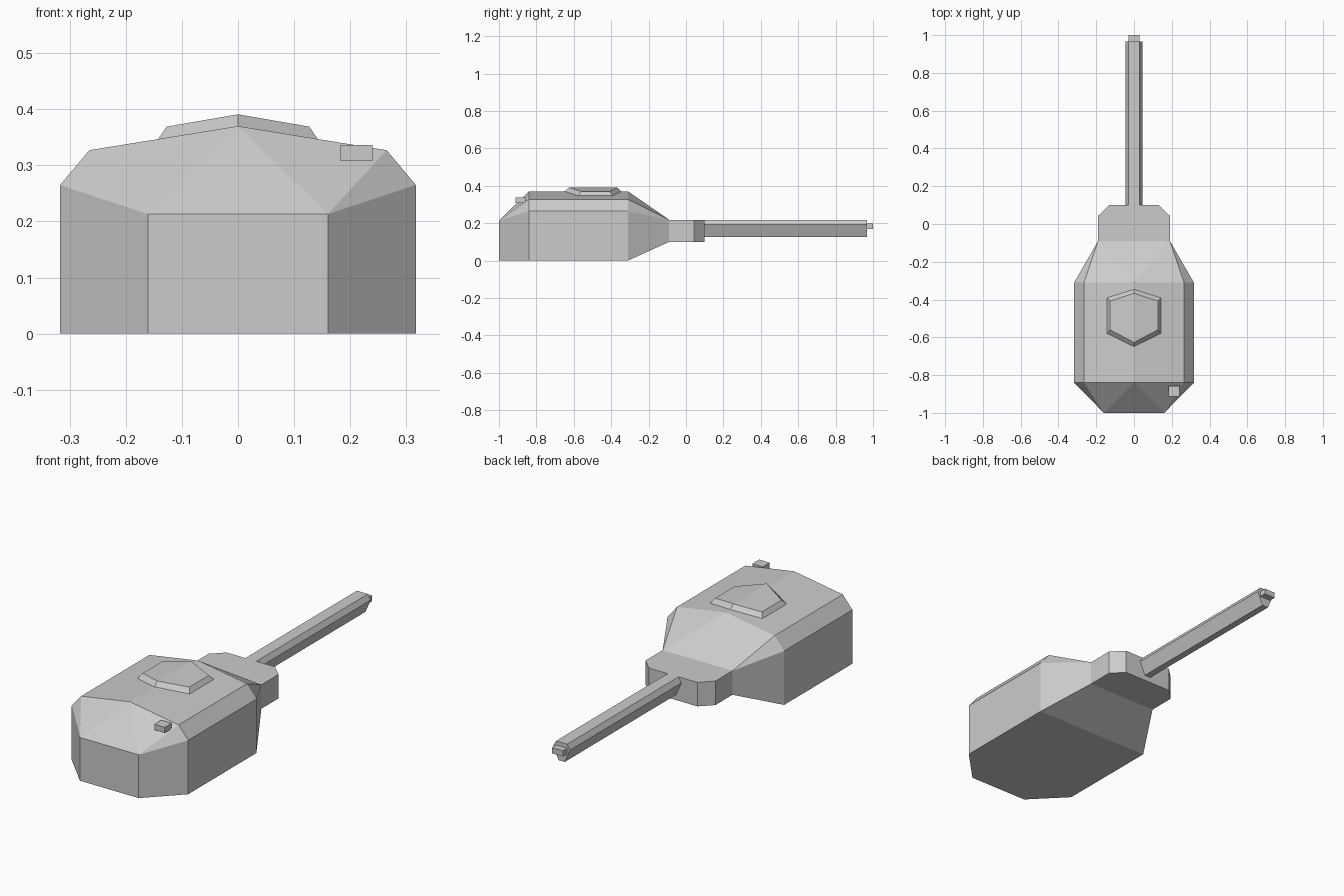
import bpy, bmesh

if "Cube" in bpy.data.objects:
    bpy.data.objects.remove(bpy.data.objects["Cube"])


def make(name, verts, faces):
    bm = bmesh.new()
    vs = [bm.verts.new(v) for v in verts]
    for f in faces:
        bm.faces.new([vs[i] for i in f])
    bmesh.ops.recalc_face_normals(bm, faces=bm.faces)
    me = bpy.data.meshes.new(name)
    bm.to_mesh(me)
    bm.free()
    ob = bpy.data.objects.new(name, me)
    bpy.context.collection.objects.link(ob)
    return ob


def prism(name, ring_a, ring_b):
    n = len(ring_a)
    sides = [(i, (i + 1) % n, (i + 1) % n + n, i + n) for i in range(n)]
    return make(name, ring_a + ring_b, sides + [range(n), range(n, 2 * n)])


def box(name, x0, x1, y0, y1, z0, z1):
    ring = [(x0, z0), (x1, z0), (x1, z1), (x0, z1)]
    return prism(name, [(x, y0, z) for x, z in ring], [(x, y1, z) for x, z in ring])


def mirrored(half):
    # right-hand profile points followed by their mirror images
    return half + [(-x, z) for x, z in reversed(half) if x > 0]


# Turret body: two seven-sided sections with four-sided ends
section = mirrored([(.317, 0), (.317, .265), (.265, .327), (0, .37)])
verts = [(x, y, z) for y in (-.84, -.31) for x, z in section]
faces = [(i, (i + 1) % 7, (i + 1) % 7 + 7, i + 7) for i in range(7)]
for y, w, low, high, s in ((-1, .16, 0, .213, 0), (-.09, .19, .1, .218, 7)):
    e = len(verts)
    verts += [(x, y, z) for x, z in mirrored([(w, low), (w, high)])]
    faces += [(e, e + 1, e + 2, e + 3),
              (s, s + 1, e + 1, e), (s + 1, s + 2, e + 1), (s + 2, s + 3, e + 1),
              (s + 3, e + 2, e + 1), (s + 3, s + 4, e + 2), (s + 4, s + 5, e + 2),
              (s + 5, s + 6, e + 3, e + 2), (s + 6, s, e, e + 3)]
make("turret_body", verts, faces)

# Gun mount with chamfered leading corners
plan = mirrored([(.19, -.09), (.19, .043), (.132, .1)])
prism("gun_mount", [(x, y, .1) for x, y in plan], [(x, y, .218) for x, y in plan])

# Six-sided barrel and muzzle block
barrel = mirrored([(.017, .127), (.045, .192), (.03, .218)])
prism("barrel", [(x, .09, z) for x, z in barrel], [(x, .967, z) for x, z in barrel])
box("muzzle_block", -.03, .03, .96, 1, .17, .198)


# Roof hatch: follows the sloping roof, split along the ridge
def hatch_ring(w, y0, y1, y2, y3, z, drop):
    return [(0, y0, z), (w, y1, z - drop), (w, y2, z - drop),
            (0, y3, z), (-w, y2, z - drop), (-w, y1, z - drop)]


rings = (hatch_ring(.143, -.65, -.58, -.39, -.345, .369, .023)
         + hatch_ring(.127, -.627, -.56, -.408, -.367, .391, .022))
faces = [(i, (i + 1) % 6, (i + 1) % 6 + 6, i + 6) for i in range(6)]
for o in (0, 6):
    faces += [(o, o + 1, o + 2, o + 3), (o, o + 3, o + 4, o + 5)]
make("roof_hatch", rings, faces)

# Small sight box on the sloping front roof
box("sight_box", .183, .24, -.912, -.858, .308, .336)
